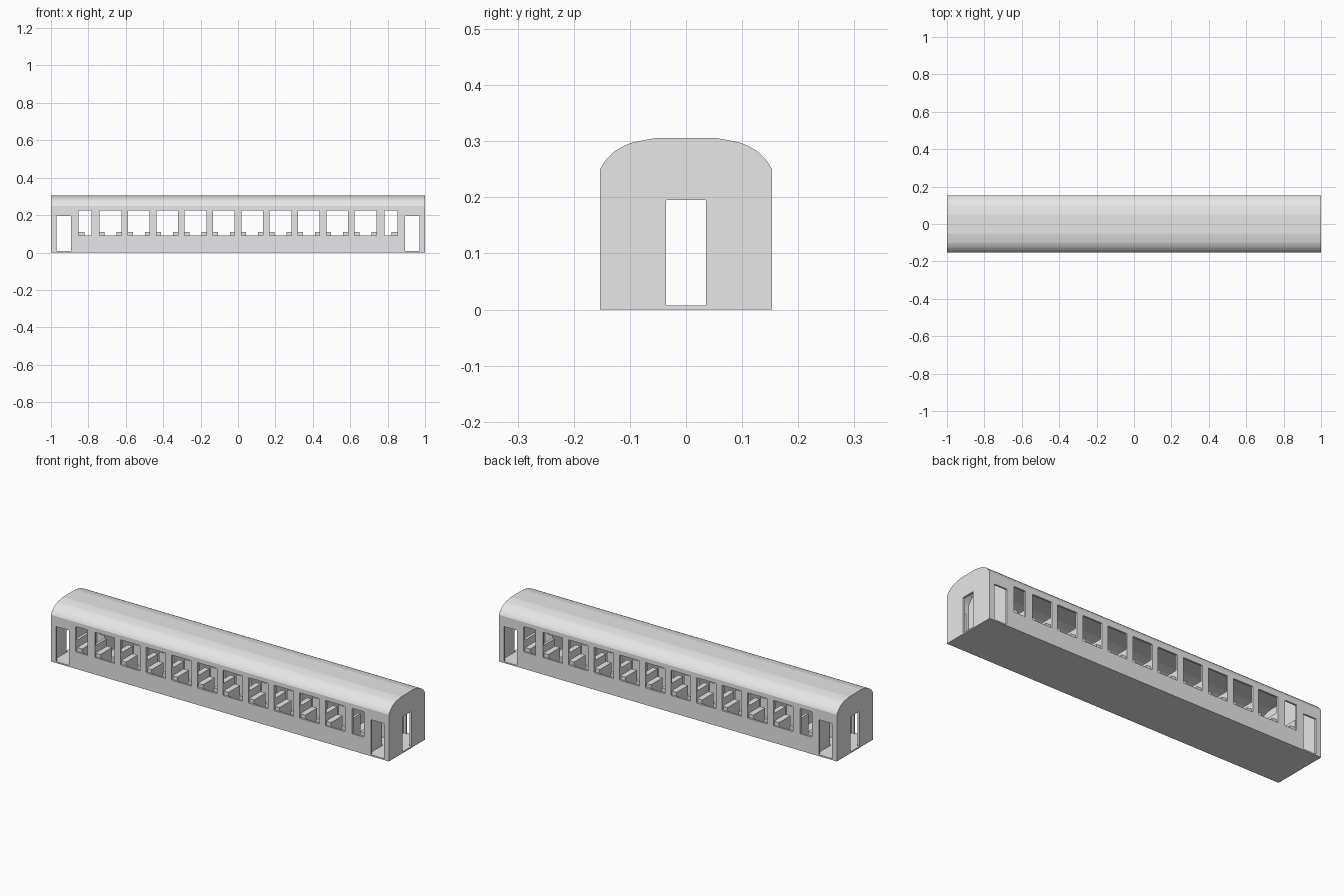
import bpy, bmesh, math
from mathutils import Vector

if "Cube" in bpy.data.objects:
    bpy.data.objects.remove(bpy.data.objects["Cube"])

grey = bpy.data.materials.new("plain_grey")
grey.use_nodes = True
grey.diffuse_color = (0.8, 0.8, 0.8, 1)
grey.node_tree.nodes["Principled BSDF"].inputs["Base Color"].default_value = (0.8, 0.8, 0.8, 1)


def make_object(name, bm):
    bmesh.ops.recalc_face_normals(bm, faces=bm.faces[:])
    mesh = bpy.data.meshes.new(name)
    bm.to_mesh(mesh)
    bm.free()
    mesh.materials.append(grey)
    ob = bpy.data.objects.new(name, mesh)
    bpy.context.collection.objects.link(ob)
    return ob


def prism(bm, points, axis, start, end):
    """Extrude a (horizontal, z) outline along the x or y axis."""
    def place(h, z, t):
        return (t, h, z) if axis == "x" else (h, t, z)
    face = bm.faces.new([bm.verts.new(place(h, z, start)) for h, z in points])
    new = bmesh.ops.extrude_face_region(bm, geom=[face])["geom"]
    shift = Vector(place(0, 0, end - start))
    bmesh.ops.translate(bm, vec=shift, verts=[v for v in new if isinstance(v, bmesh.types.BMVert)])


def rounded_rect(h0, h1, z0, z1, r=0.003):
    points = []
    corners = [(h1 - r, z1 - r), (h0 + r, z1 - r), (h0 + r, z0 + r), (h1 - r, z0 + r)]
    for i, (h, z) in enumerate(corners):
        for step in range(4):
            a = math.radians(90 * i + 30 * step)
            points.append((h + r * math.cos(a), z + r * math.sin(a)))
    return points


def box(bm, x0, x1, y0, y1, z0, z1):
    prism(bm, [(x0, z0), (x1, z0), (x1, z1), (x0, z1)], "y", y0, y1)


def cut(ob, cutter):
    mod = ob.modifiers.new("cut", "BOOLEAN")
    mod.operation = "DIFFERENCE"
    mod.solver = "EXACT"
    mod.object = cutter
    cutter.hide_render = True
    graph = bpy.context.evaluated_depsgraph_get()
    mesh = bpy.data.meshes.new_from_object(ob.evaluated_get(graph))
    ob.modifiers.clear()
    ob.data = mesh
    bpy.data.objects.remove(cutter)


# Cross-section with upright walls and an arched roof
WALL, FLOOR = 0.01, 0.007
arch = [(0.153, 0.25), (0.147, 0.261), (0.138, 0.272), (0.126, 0.283),
        (0.11, 0.292), (0.098, 0.297), (0.075, 0.302), (0.052, 0.306)]
outer = [(0.153, 0)] + arch
inner = [(0.153 - WALL, FLOOR)] + [(y * (1 - WALL / 0.153), z - WALL) for y, z in arch]


def mirrored(half):
    return half + [(-y, z) for y, z in reversed(half)]


bm = bmesh.new()
prism(bm, mirrored(outer), "x", -1, 1)
body = make_object("carriage_body", bm)

# Hollow saloon and two end vestibules, leaving bulkheads between them
BULK_IN, BULK_OUT = 0.866, 0.878
bm = bmesh.new()
for a, b in ((-1 + WALL, -BULK_OUT), (-BULK_IN, BULK_IN), (BULK_OUT, 1 - WALL)):
    prism(bm, mirrored(inner), "x", a, b)
cut(body, make_object("room_cutter", bm))

# Side windows and doors cut through both walls
PITCH = 0.1515
bm = bmesh.new()
for i in range(10):
    x = (i - 4.5) * PITCH
    prism(bm, rounded_rect(x - 0.058, x + 0.058, 0.09, 0.226), "y", -0.2, 0.2)
for s in (-1, 1):
    prism(bm, rounded_rect(s * 0.818 - 0.035, s * 0.818 + 0.035, 0.09, 0.226), "y", -0.2, 0.2)
    prism(bm, rounded_rect(s * 0.932 - 0.038, s * 0.932 + 0.038, 0.0075, 0.195, 0.002), "y", -0.2, 0.2)
cut(body, make_object("side_cutter", bm))

# End doors and bulkhead doorways
bm = bmesh.new()
prism(bm, rounded_rect(-0.036, 0.036, 0.0075, 0.195, 0.002), "x", -1.1, 1.1)
cut(body, make_object("end_cutter", bm))

# Bench seats on both sides of the aisle, facing each other at every window
seats = [(-BULK_IN, 1), (BULK_IN, -1)]
for i in range(10):
    x = (i - 4.5) * PITCH
    seats += [(x - PITCH / 2, 1), (x + PITCH / 2, -1)]


def bench(bm, x, d, y0, y1):
    profile = [(0, FLOOR), (0.044, FLOOR), (0.044, 0.11), (0.014, 0.11), (0.014, 0.15), (0, 0.15)]
    prism(bm, [(x + d * h, z) for h, z in profile], "y", y0, y1)


for side, name in ((-1, "right_seats"), (1, "left_seats")):
    bm = bmesh.new()
    for x, d in seats:
        bench(bm, x, d, side * 0.045, side * 0.143)
    make_object(name, bm)
